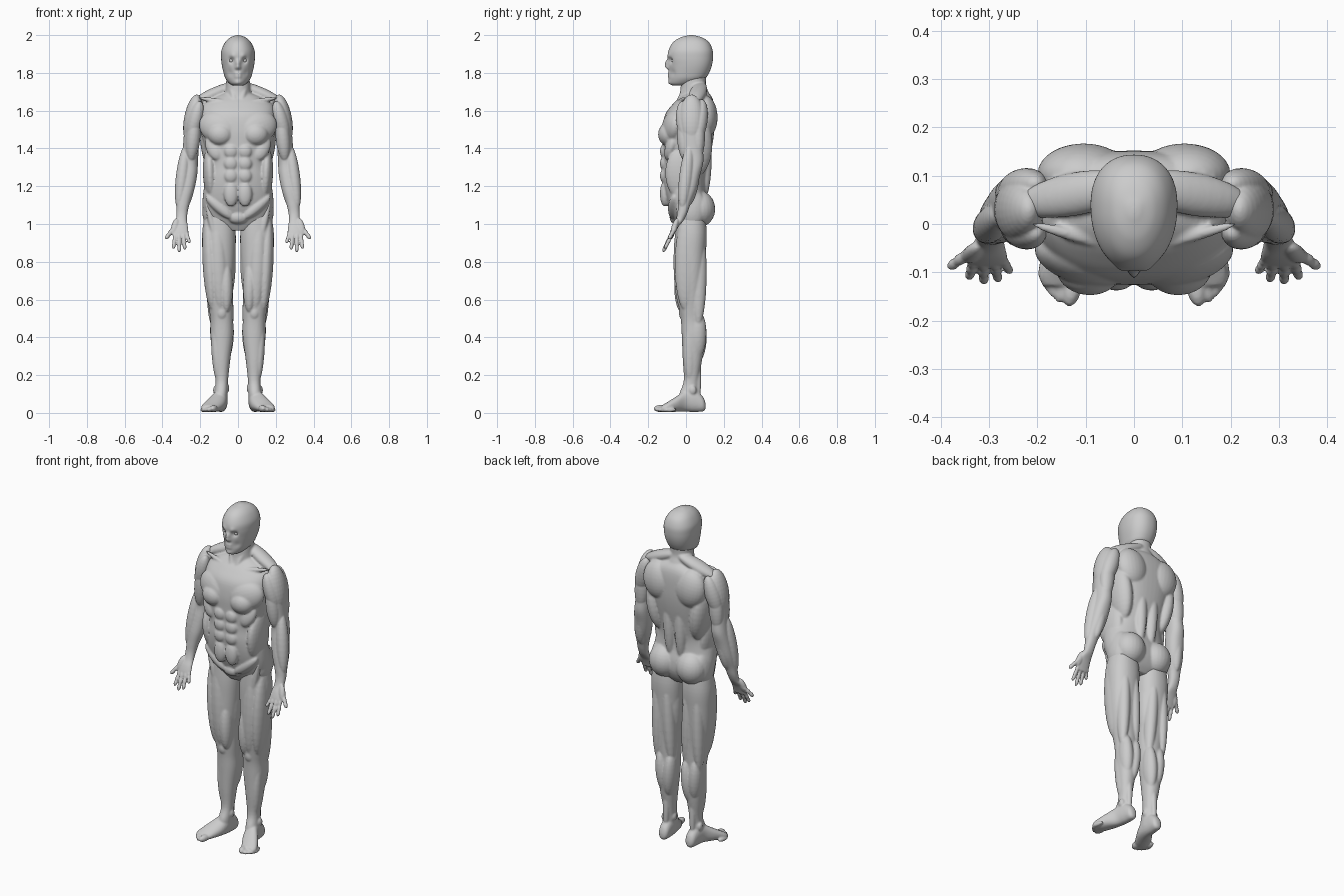
import bpy, bmesh, math
from mathutils import Vector, Matrix


def catmull(rows, steps):
    out = []
    for i in range(len(rows) - 1):
        p0, p1 = rows[max(i - 1, 0)], rows[i]
        p2, p3 = rows[i + 1], rows[min(i + 2, len(rows) - 1)]
        for k in range(steps):
            t = k / steps
            out.append([0.5 * (2*b + (c - a)*t + (2*a - 5*b + 4*c - d)*t*t + (3*b - a - 3*c + d)*t**3)
                        for a, b, c, d in zip(p0, p1, p2, p3)])
    return out + [list(rows[-1])]


def loft(bm, rings, axis='Z', n=40, power=2.2, taper=0.0, steps=5):
    """Rings are (position on axis, x centre, x radius, low, high)."""
    e, loops = 2 / power, []
    for t, cx, rx, lo, hi in catmull(rings, steps):
        loop = []
        for k in range(n):
            c, s = math.cos(math.tau*k/n), math.sin(math.tau*k/n)
            u = cx + rx * math.copysign(abs(c)**e, c) * (1 + taper*s)
            v = (lo + hi)/2 + (hi - lo)/2 * math.copysign(abs(s)**e, s)
            loop.append(bm.verts.new((u, v, t) if axis == 'Z' else (u, t, v)))
        loops.append(loop)
    for a, b in zip(loops, loops[1:]):
        for k in range(n):
            bm.faces.new((a[k], a[(k+1) % n], b[(k+1) % n], b[k]))
    bm.faces.new(loops[0])
    bm.faces.new(loops[-1])


def muscle(bm, a, b, w, d, both=False):
    """Spindle from a to b, w wide sideways and d deep front to back."""
    for sx in ((1, -1) if both else (1,)):
        p, q = Vector((a[0]*sx, a[1], a[2])), Vector((b[0]*sx, b[1], b[2]))
        z = (q - p).normalized()
        y = Vector((0, 1, 0))
        y = (y - z*y.dot(z)).normalized()
        x = y.cross(z)
        m = Matrix((x, y, z)).transposed().to_4x4()
        m = Matrix.Translation((p + q)/2) @ m @ Matrix.Diagonal((w, d, (q - p).length/2, 1))
        bmesh.ops.create_uvsphere(bm, u_segments=24, v_segments=16, radius=1, matrix=m)


def finish(name, bm, voxel=0, mirror=False, smooth=3):
    bmesh.ops.recalc_face_normals(bm, faces=bm.faces)
    for f in bm.faces:
        f.smooth = True
    me = bpy.data.meshes.new(name)
    bm.to_mesh(me)
    bm.free()
    ob = bpy.data.objects.new(name, me)
    bpy.context.collection.objects.link(ob)
    if voxel:
        r = ob.modifiers.new("fuse", 'REMESH')
        r.mode, r.voxel_size, r.use_smooth_shade = 'VOXEL', voxel, True
        s = ob.modifiers.new("soften", 'SMOOTH')
        s.factor, s.iterations = 0.5, smooth
    if mirror:
        ob.modifiers.new("mirror", 'MIRROR').use_mirror_merge = False
    return ob


# Head, sculpted with soft pushes
bm = bmesh.new()
loft(bm, [(1.733, 0, .026, -.07, .0), (1.745, 0, .046, -.085, .05), (1.77, 0, .066, -.088, .10),
          (1.80, 0, .076, -.089, .122), (1.84, 0, .085, -.091, .137), (1.88, 0, .089, -.096, .143),
          (1.92, 0, .087, -.092, .141), (1.96, 0, .069, -.07, .123), (1.985, 0, .045, -.035, .09),
          (1.997, 0, .018, .005, .052), (2.0, 0, .004, .022, .034)], n=96, taper=.1, steps=8)
pushes = [(0, -.1, 1.858, .013, -.014), (0, -.1, 1.842, .014, -.016), (0, -.1, 1.829, .013, -.016),
          (.012, -.1, 1.824, .009, -.008), (.034, -.083, 1.866, .016, .016), (.028, -.09, 1.89, .016, -.006),
          (.01, -.092, 1.797, .011, -.006), (.01, -.092, 1.78, .011, -.006), (0, -.088, 1.749, .02, -.007),
          (.045, -.075, 1.80, .02, .006)]
for px, py, pz, r, dy in pushes:
    for c in ({Vector((px, py, pz)).freeze(), Vector((-px, py, pz)).freeze()}):
        for v in bm.verts:
            v.co.y += dy * math.exp(-(v.co - c).length_squared / r**2)
finish("head", bm)

# Eyes
bm = bmesh.new()
muscle(bm, (.033, -.064, 1.853), (.033, -.064, 1.878), .015, .013)
finish("eye", bm, mirror=True)

# Torso and neck
bm = bmesh.new()
loft(bm, [(.965, 0, .08, -.03, .07), (1.0, 0, .15, -.05, .10), (1.05, 0, .18, -.075, .12),
          (1.11, 0, .188, -.098, .12), (1.18, 0, .182, -.115, .105), (1.25, 0, .168, -.124, .105),
          (1.32, 0, .162, -.122, .12), (1.42, 0, .18, -.125, .14), (1.5, 0, .2, -.125, .15),
          (1.58, 0, .2, -.11, .152), (1.635, 0, .185, -.07, .148), (1.67, 0, .13, -.035, .138),
          (1.695, 0, .07, -.01, .12)], n=56, power=2.4)
loft(bm, [(1.64, 0, .085, -.05, .13), (1.69, 0, .07, -.033, .122), (1.74, 0, .063, -.027, .105),
          (1.81, 0, .062, -.02, .11)], n=40)
for a, b, w, d in [
        ((.055, .05, 1.80), (.012, -.05, 1.63), .018, .018),    # neck cords
        ((.0, .085, 1.745), (.24, .04, 1.64), .032, .045),      # trapezius
        ((.01, -.055, 1.635), (.21, .0, 1.668), .013, .013),    # collar bones
        ((.012, -.1, 1.475), (.2, -.045, 1.55), .085, .052),    # chest
        ((.03, -.105, 1.47), (.16, -.09, 1.48), .06, .05),
        ((.09, .11, 1.46), (.12, .1, 1.68), .095, .062),        # shoulder blades
        ((.17, .06, 1.58), (.12, .05, 1.25), .052, .085),       # lats
        ((.035, .09, 1.12), (.04, .105, 1.50), .035, .038),     # spine columns
        ((.155, -.03, 1.40), (.14, -.01, 1.12), .038, .09),     # obliques
        ((.15, -.06, 1.47), (.10, -.1, 1.34), .045, .03),       # rib edge
        ((.09, .07, 1.175), (.09, .075, .985), .088, .082),     # buttocks
        ((.135, .03, 1.19), (.15, .03, .98), .046, .075),       # hips
        ((.17, -.06, 1.15), (.03, -.07, 1.03), .03, .03)]:      # groin line
    muscle(bm, a, b, w, d, True)
for z, h in ((1.385, .05), (1.32, .05), (1.255, .05), (1.16, .085)):  # stomach
    muscle(bm, (.037, -.112, z - h*.8), (.037, -.112, z + h*.8), .038, .026, True)
muscle(bm, (0, -.055, 1.0), (0, -.055, 1.07), .055, .032)
finish("torso", bm, voxel=.006)

# Legs and feet
bm = bmesh.new()
loft(bm, [(.05, .09, .035, -.03, .075), (.10, .09, .034, -.035, .066), (.17, .086, .033, -.012, .066),
          (.28, .087, .046, -.017, .085), (.40, .085, .06, -.022, .1), (.48, .085, .06, -.026, .09),
          (.54, .088, .064, -.034, .09), (.62, .096, .07, -.045, .092), (.72, .101, .079, -.055, .098),
          (.84, .101, .087, -.056, .105), (.95, .101, .089, -.056, .11), (1.06, .1, .075, -.05, .1)], n=40)
for a, b, w, d in [
        ((.16, .005, 1.05), (.135, .0, .54), .04, .062),     # outer thigh
        ((.115, -.02, 1.06), (.092, -.02, .54), .05, .046),  # front thigh
        ((.065, -.015, .82), (.06, -.02, .53), .036, .045),  # inner knee
        ((.055, .03, 1.02), (.06, .03, .58), .046, .055),    # inner thigh
        ((.17, -.04, 1.13), (.04, .0, .6), .022, .028),      # strap
        ((.13, .07, 1.0), (.135, .065, .46), .035, .042),    # hamstrings
        ((.075, .075, 1.0), (.05, .06, .45), .035, .04),
        ((.086, -.012, .57), (.086, -.012, .49), .03, .026), # kneecap
        ((.086, -.01, .5), (.09, -.002, .4), .02, .018),
        ((.05, .065, .53), (.07, .055, .26), .037, .05),     # calf
        ((.118, .065, .54), (.1, .055, .28), .038, .048),
        ((.125, .02, .5), (.105, .02, .16), .026, .034),     # shin
        ((.085, .062, .34), (.088, .066, .06), .018, .016),  # heel cord
        ((.06, .025, .155), (.06, .025, .105), .014, .02),   # ankle bones
        ((.118, .035, .145), (.118, .035, .095), .014, .02)]:
    muscle(bm, a, b, w, d)
loft(bm, [(.104, .088, .012, .02, .05), (.09, .088, .028, .008, .085), (.05, .09, .034, .005, .12),
          (.0, .096, .039, .006, .12), (-.05, .118, .05, .006, .088), (-.1, .144, .05, .004, .056),
          (-.128, .15, .04, .006, .04)], axis='Y', n=32)
for x, y, r in ((.136, -.167, .019), (.157, -.16, .014), (.172, -.147, .013),
                (.184, -.132, .012), (.193, -.115, .011)):
    muscle(bm, (x - .015, y + .065, r + .006), (x, y - .004, r + .003), r, r)
finish("leg", bm, voxel=.0055, mirror=True)

# Arms and hands
bm = bmesh.new()
loft(bm, [(.925, .304, .036, -.09, -.07), (.95, .304, .042, -.087, -.059), (.985, .303, .038, -.074, -.04),
          (1.02, .299, .029, -.056, -.012), (1.06, .297, .03, -.045, .008), (1.11, .29, .035, -.042, .025),
          (1.18, .277, .045, -.038, .055), (1.26, .264, .048, -.026, .075), (1.33, .256, .044, -.015, .092),
          (1.40, .25, .042, -.022, .09), (1.50, .243, .042, -.03, .088), (1.58, .235, .045, -.03, .09),
          (1.64, .22, .035, -.01, .075)], n=36)
for a, b, w, d in [
        ((.215, .03, 1.685), (.262, .03, 1.43), .047, .066),  # shoulder cap
        ((.2, -.02, 1.65), (.255, .0, 1.44), .04, .042),
        ((.2, .085, 1.66), (.26, .06, 1.44), .045, .042),
        ((.225, -.015, 1.58), (.25, .0, 1.33), .038, .04),    # biceps
        ((.235, .065, 1.6), (.255, .065, 1.34), .042, .036),  # triceps
        ((.275, .02, 1.42), (.315, -.02, 1.08), .034, .036),  # outer forearm
        ((.23, .03, 1.37), (.28, -.01, 1.08), .032, .036),    # inner forearm
        ((.255, .05, 1.36), (.285, .015, 1.10), .034, .036),
        ((.322, -.045, 1.03), (.345, -.075, .94), .02, .016)]: # thumb base
    muscle(bm, a, b, w, d)
fingers = [((.274, -.07, .955), (.256, -.1, .9), .0095), ((.29, -.075, .95), (.281, -.117, .865), .0105),
           ((.312, -.075, .95), (.311, -.121, .853), .011), ((.332, -.072, .95), (.342, -.112, .87), .0105),
           ((.335, -.055, .985), (.383, -.09, .922), .0115)]
for a, b, r in fingers:
    a, b = Vector(a), Vector(b)
    for i in range(3):  # three joints each
        muscle(bm, a.lerp(b, i/3 - .1), a.lerp(b, min(i/3 + .45, 1.02)), r*(1.08 - .06*i), r*(1.08 - .06*i))
finish("arm", bm, voxel=.0042, mirror=True, smooth=2)
